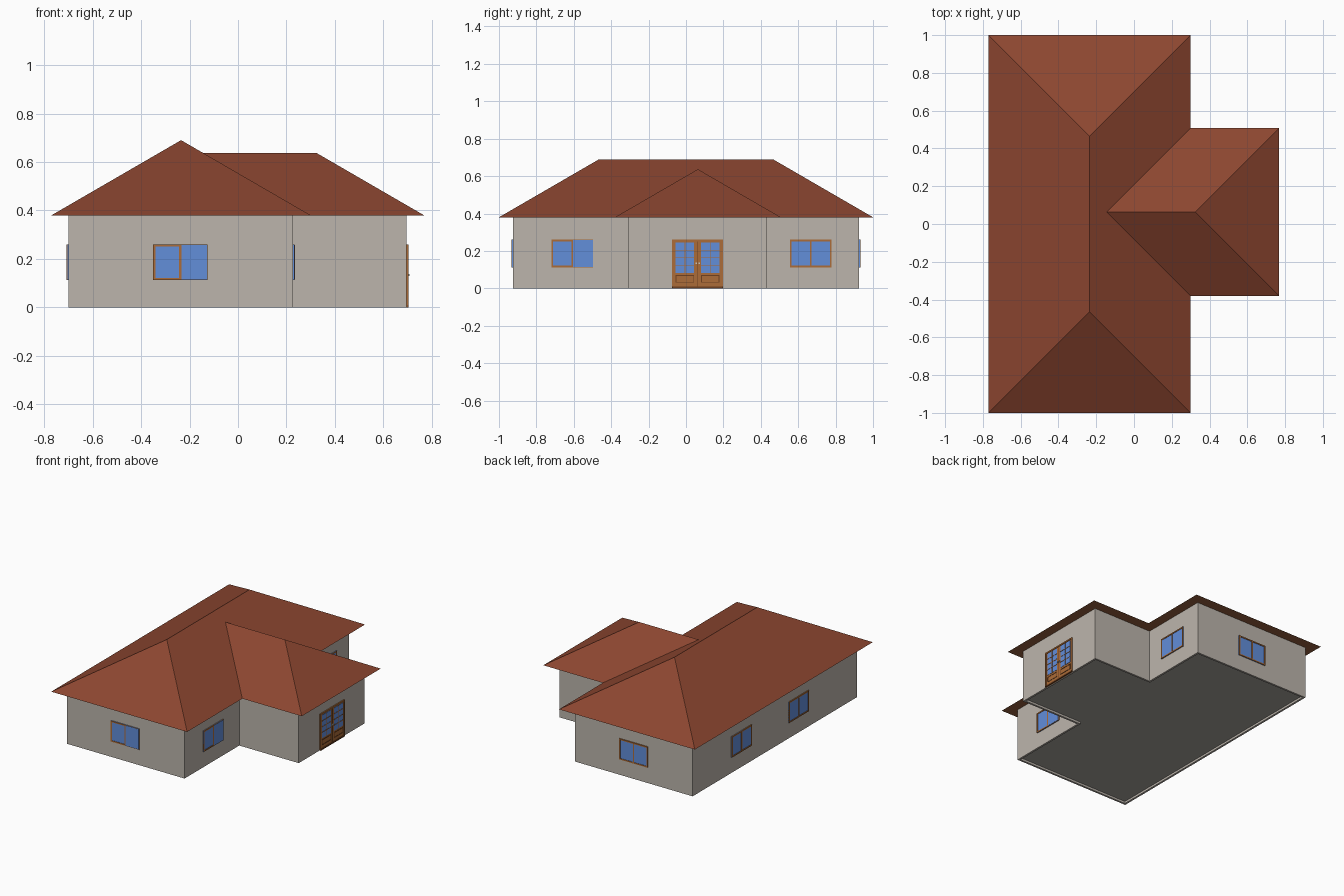
import bpy, bmesh, math

if "Cube" in bpy.data.objects:
    bpy.data.objects.remove(bpy.data.objects["Cube"])


def material(name, r, g, b):
    lin = [((c / 255 + 0.055) / 1.055) ** 2.4 for c in (r, g, b)]
    m = bpy.data.materials.new(name)
    m.diffuse_color = (*lin, 1)
    m.use_nodes = True
    m.node_tree.nodes["Principled BSDF"].inputs["Base Color"].default_value = m.diffuse_color
    return m


WALL = material("wall_plaster", 188, 181, 172)
ROOF = material("roof_tile", 140, 70, 48)
SOFFIT = material("soffit_wood", 150, 94, 60)
FLOOR = material("floor_slab", 166, 163, 156)
WOOD = material("frame_wood", 172, 108, 56)
DARK = material("dark_wood", 110, 64, 32)
GLASS = material("window_glass", 98, 142, 218)
METAL = material("knob_metal", 205, 200, 190)


def make_object(name, bm, mats, loc=(0, 0, 0), angle=0):
    mesh = bpy.data.meshes.new(name)
    bm.to_mesh(mesh)
    bm.free()
    for m in mats:
        mesh.materials.append(m)
    ob = bpy.data.objects.new(name, mesh)
    ob.location = loc
    ob.rotation_euler.z = math.radians(angle)
    bpy.context.collection.objects.link(ob)
    return ob


def plates(name, rects, depth, mat, loc, angle):
    """Thin boxes on a wall: (u0, u1, z0, z1), standing out by depth."""
    bm = bmesh.new()
    for u0, u1, z0, z1 in rects:
        vs = bmesh.ops.create_cube(bm, size=1)["verts"]
        for v in vs:
            v.co = (u0 + (v.co.x + 0.5) * (u1 - u0),
                    -depth if v.co.y < 0 else 0.001,
                    z0 + (v.co.z + 0.5) * (z1 - z0))
    return make_object(name, bm, [mat], loc, angle)


def border(u0, u1, z0, z1, w):
    return [(u0, u0 + w, z0, z1), (u1 - w, u1, z0, z1),
            (u0 + w, u1 - w, z0, z0 + w), (u0 + w, u1 - w, z1 - w, z1)]


# Walls: T-shaped plan pulled up, with the floor recessed underneath
X0, X1, X2 = -0.70, 0.227, 0.695
Y0, Y1, W0, W1 = -0.925, 0.925, -0.31, 0.43
EAVE = 0.38
plan = [(X0, Y0), (X1, Y0), (X1, W0), (X2, W0), (X2, W1), (X1, W1), (X1, Y1), (X0, Y1)]
bm = bmesh.new()
base = bm.faces.new([bm.verts.new((x, y, 0)) for x, y in reversed(plan)])
ext = bmesh.ops.extrude_face_region(bm, geom=[base], use_keep_orig=True)
for v in [g for g in ext["geom"] if isinstance(g, bmesh.types.BMVert)]:
    v.co.z = EAVE
bmesh.ops.recalc_face_normals(bm, faces=bm.faces[:])
base = min(bm.faces, key=lambda f: f.calc_center_median().z)
bmesh.ops.inset_region(bm, faces=[base], thickness=0.02)
floor = bmesh.ops.extrude_discrete_faces(bm, faces=[base])["faces"][0]
for v in floor.verts:
    v.co.z = 0.015
floor.material_index = 1
make_object("walls", bm, [WALL, FLOOR])


# Hipped roofs: tiles on the slopes, wood on the flat underside
def roof(name, pts, faces):
    bm = bmesh.new()
    vs = [bm.verts.new(p) for p in pts]
    for f in faces:
        face = bm.faces.new([vs[i] for i in f])
        face.normal_update()
        face.material_index = 1 if face.normal.z < -0.9 else 0
    make_object(name, bm, [ROOF, SOFFIT])


TOP, R0, R1 = 0.69, -0.77, 0.30
mid, half = (R0 + R1) / 2, (R1 - R0) / 2
roof("main_roof",
     [(R0, -1, EAVE), (R1, -1, EAVE), (R1, 1, EAVE), (R0, 1, EAVE),
      (mid, -1 + half, TOP), (mid, 1 - half, TOP)],
     [(0, 1, 4), (1, 2, 5, 4), (2, 3, 5), (3, 0, 4, 5), (3, 2, 1, 0)])

E0, E1, RX = -0.38, 0.507, 0.768
h = (E1 - E0) / 2
wing_y = (E0 + E1) / 2
wing_top = EAVE + (TOP - EAVE) * h / half
roof("wing_roof",
     [(R1, E0, EAVE), (RX, E0, EAVE), (RX, E1, EAVE), (R1, E1, EAVE),
      (R1 - h, wing_y, wing_top), (RX - h, wing_y, wing_top)],
     [(0, 1, 5, 4), (1, 2, 5), (2, 3, 4, 5), (3, 2, 1, 0)])


# Windows: two panes in a wooden frame; some have the right pane slid in front
def window(name, x, y, angle, slid):
    a, z0, z1, w = 0.112, 0.112, 0.26, 0.009
    loc = (x, y, 0)
    plates(name + "_glass", [(-a, a, z0, z1)], 0.004, GLASS, loc, angle)
    bars = border(-a, a, z0, z1, w) + [(-w / 2, w / 2, z0 + w, z1 - w)]
    plates(name + "_frame", bars, 0.007, WOOD, loc, angle)
    if slid:
        plates(name + "_sliding_pane", [(w / 2, a - 0.002, z0 + 0.002, z1 - 0.002)],
               0.008, GLASS, loc, angle)


window("front_window", -0.238, Y0, 0, True)
window("back_window", -0.238, Y1, 180, False)
window("right_window_1", X1, -0.608, 90, True)
window("right_window_2", X1, 0.667, 90, False)
window("left_window_1", X0, -0.263, -90, False)
window("left_window_2", X0, 0.38, -90, False)

# Double door: wooden leaves, glazed grid above, outlined panel below
door = ((X2, 0.062, 0), 90)
plates("door_leaves", [(-0.137, 0.137, 0, 0.26)], 0.004, WOOD, *door)
plates("door_sill", [(-0.137, 0.137, 0, 0.009)], 0.009, DARK, *door)
plates("door_frame", [(-0.137, -0.127, 0.009, 0.26), (0.127, 0.137, 0.009, 0.26),
                      (-0.127, 0.127, 0.25, 0.26)], 0.008, WOOD, *door)
plates("door_gap", [(-0.0015, 0.0015, 0.009, 0.25)], 0.005, DARK, *door)
glass, bars, panels = [], [], []
for s in (-1, 1):
    u0, u1 = sorted((s * 0.018, s * 0.117))
    glass.append((u0, u1, 0.082, 0.245))
    c = (u0 + u1) / 2
    bars.append((c - 0.002, c + 0.002, 0.082, 0.245))
    bars += [(u0, u1, z - 0.002, z + 0.002) for z in (0.123, 0.163, 0.204)]
    panels += border(u0, u1, 0.03, 0.07, 0.005)
plates("door_glass", glass, 0.006, GLASS, *door)
plates("door_glazing_bars", bars, 0.008, WOOD, *door)
plates("door_panels", panels, 0.006, DARK, *door)
plates("door_knobs", [(-0.012, -0.004, 0.13, 0.138), (0.004, 0.012, 0.13, 0.138)],
       0.012, METAL, *door)
